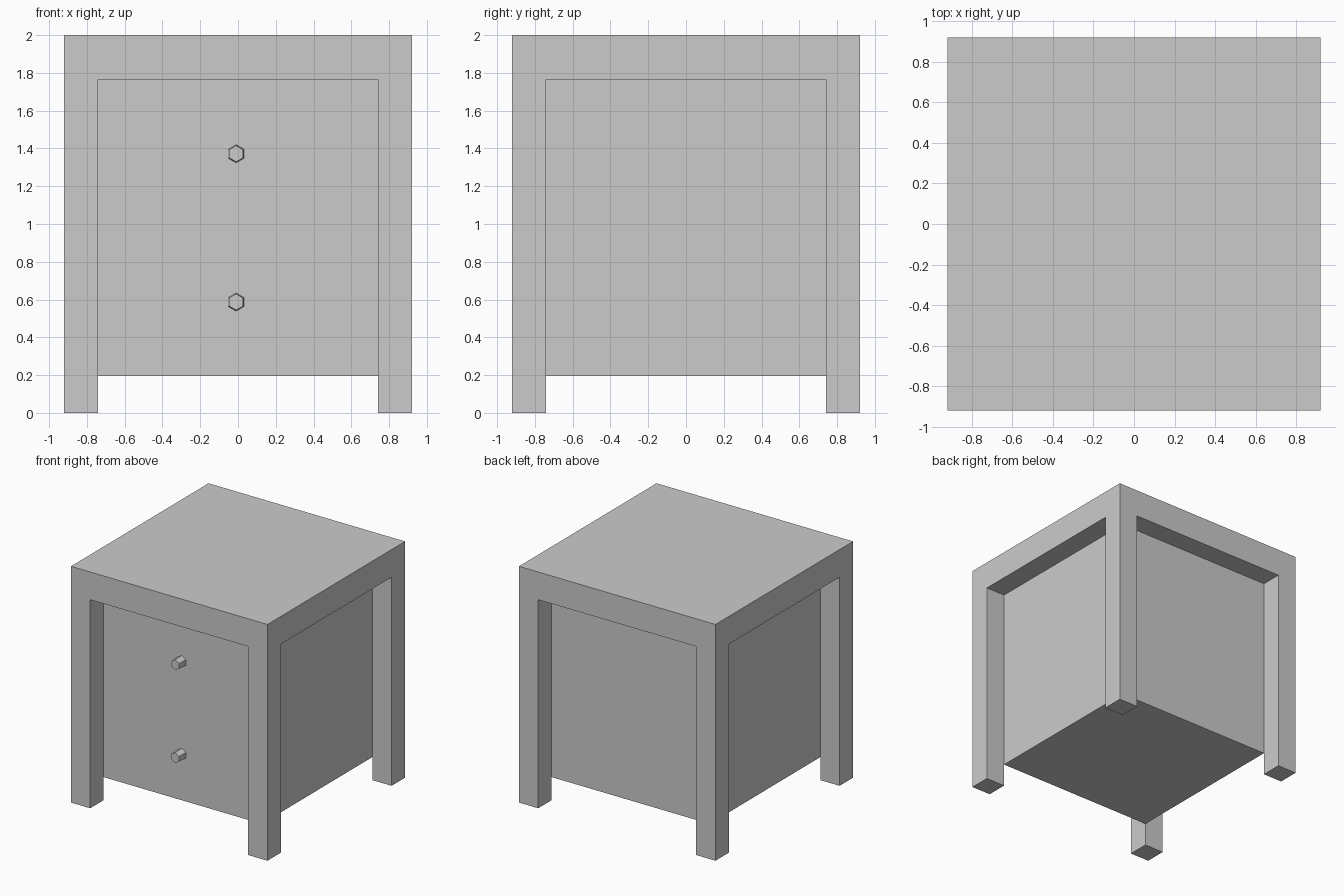
import bpy, bmesh, math

if "Cube" in bpy.data.objects:
    bpy.data.objects.remove(bpy.data.objects["Cube"])

HALF, INNER = 0.92, 0.74        # outer half-width, inner face of the legs
TOP, UNDER, BASE = 2.0, 1.765, 0.195


def make_object(name, bm):
    bmesh.ops.recalc_face_normals(bm, faces=bm.faces[:])
    mesh = bpy.data.meshes.new(name)
    bm.to_mesh(mesh)
    bm.free()
    obj = bpy.data.objects.new(name, mesh)
    bpy.context.collection.objects.link(obj)
    return obj


def extrude(bm, faces, dz):
    new = bmesh.ops.extrude_face_region(bm, geom=faces)["geom"]
    verts = [g for g in new if isinstance(g, bmesh.types.BMVert)]
    bmesh.ops.translate(bm, verts=verts, vec=(0, 0, dz))
    bmesh.ops.delete(bm, geom=[f for f in faces if f.is_valid], context="FACES_ONLY")


# Frame: one thick top with four square legs pulled down from its corners
bm = bmesh.new()
bmesh.ops.create_cube(bm, size=1)
for v in bm.verts:
    v.co.x *= 2 * HALF
    v.co.y *= 2 * HALF
    v.co.z = TOP if v.co.z > 0 else UNDER
for axis in ((1, 0, 0), (0, 1, 0)):
    for side in (-1, 1):
        bmesh.ops.bisect_plane(bm, geom=bm.verts[:] + bm.edges[:] + bm.faces[:],
                               plane_co=[a * side * INNER for a in axis], plane_no=axis)
corners = []
for f in bm.faces:
    c = f.calc_center_median()
    if abs(c.z - UNDER) < 1e-4 and min(abs(c.x), abs(c.y)) > INNER:
        corners.append(f)
for f in corners:
    extrude(bm, [f], -UNDER)
bmesh.ops.dissolve_limit(bm, angle_limit=0.01, verts=bm.verts[:], edges=bm.edges[:])
make_object("top_and_legs", bm)

# Cabinet body set back between the legs
bm = bmesh.new()
bmesh.ops.create_cube(bm, size=1)
for v in bm.verts:
    v.co.x *= 2 * INNER
    v.co.y *= 2 * INNER
    v.co.z = UNDER if v.co.z > 0 else BASE
make_object("cabinet_body", bm)

# Two slightly tapered six-sided knobs on the front
KNOB_LENGTH = 0.085
for name, z in (("lower_knob", 0.587), ("upper_knob", 1.372)):
    bm = bmesh.new()
    bmesh.ops.create_cone(bm, cap_ends=True, segments=6, radius1=0.048,
                          radius2=0.043, depth=KNOB_LENGTH)
    knob = make_object(name, bm)
    knob.rotation_euler = (math.pi / 2, 0, 0)
    knob.location = (-0.01, -INNER - KNOB_LENGTH / 2, z)
